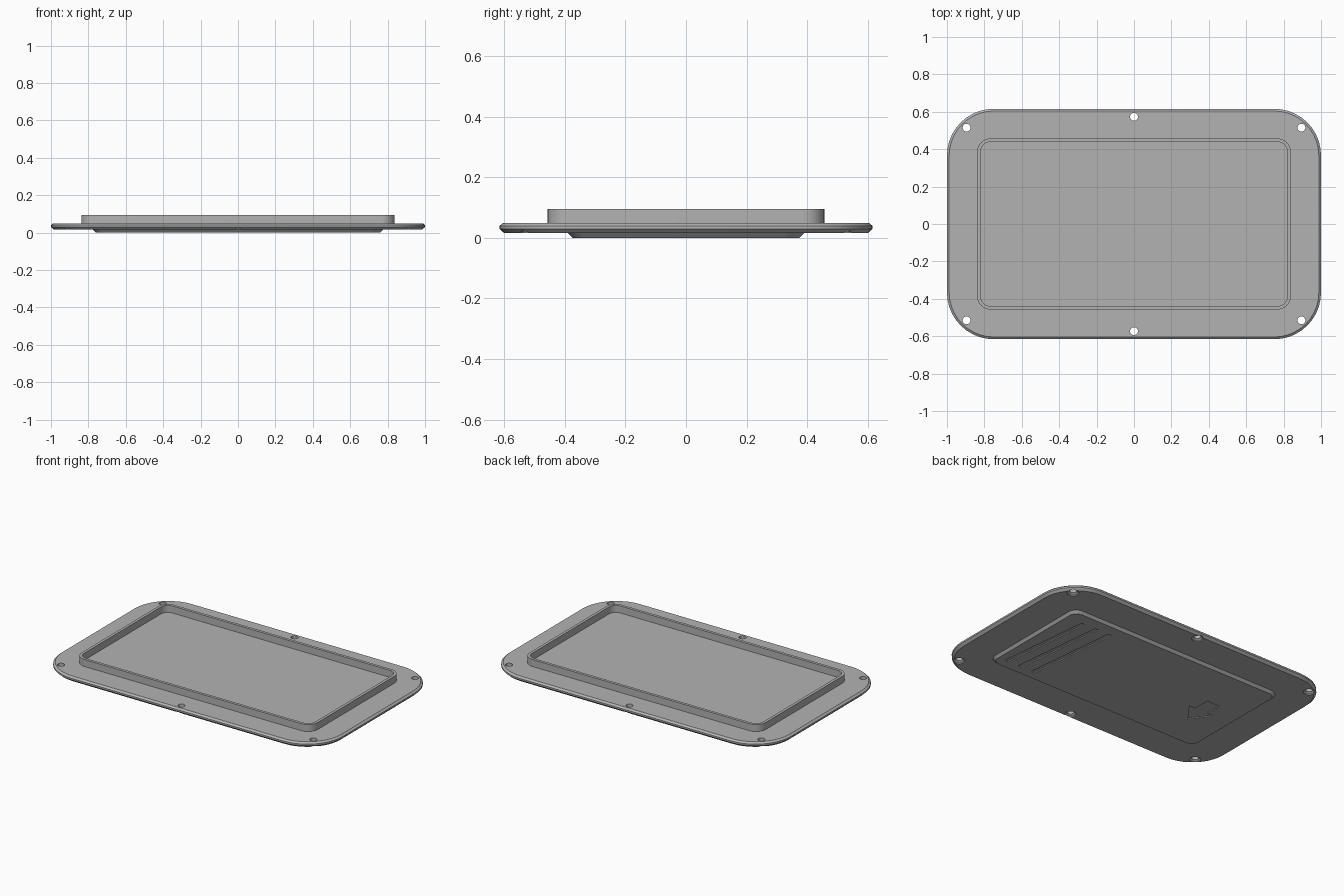
import bpy, bmesh
from math import pi, cos, sin, radians
from mathutils import Vector

old = bpy.data.objects.get("Cube")
if old:
    bpy.data.objects.remove(old, do_unlink=True)

grey = bpy.data.materials.new("light grey plastic")
grey.use_nodes = True
colour = (0.45, 0.45, 0.45, 1)
grey.diffuse_color = colour
grey.node_tree.nodes["Principled BSDF"].inputs["Base Color"].default_value = colour


def rounded_rect(hx, hy, r, z, steps=10):
    """Ring of points around a rounded rectangle with half sizes hx, hy."""
    ring = []
    for k, (sx, sy) in enumerate([(1, 1), (-1, 1), (-1, -1), (1, -1)]):
        for i in range(steps + 1):
            a = (k + i / steps) * pi / 2
            ring.append((sx * (hx - r) + r * cos(a), sy * (hy - r) + r * sin(a), z))
    return ring


def circle(x, y, r, z, n=24):
    return [(x + r * cos(2 * pi * i / n), y + r * sin(2 * pi * i / n), z) for i in range(n)]


def loft(bm, rings):
    """Skin a stack of equal rings and cap both ends."""
    rows = [[bm.verts.new(p) for p in ring] for ring in rings]
    n = len(rows[0])
    for low, high in zip(rows, rows[1:]):
        for i in range(n):
            j = (i + 1) % n
            bm.faces.new((low[i], low[j], high[j], high[i]))
    bm.faces.new(rows[0][::-1])
    bm.faces.new(rows[-1])


def prism(bm, outline, z0, z1):
    loft(bm, [[(x, y, z) for x, y in outline] for z in (z0, z1)])


def make_object(name, bm):
    bmesh.ops.recalc_face_normals(bm, faces=bm.faces)
    mesh = bpy.data.meshes.new(name)
    bm.to_mesh(mesh)
    bm.free()
    mesh.materials.append(grey)
    obj = bpy.data.objects.new(name, mesh)
    bpy.context.collection.objects.link(obj)
    return obj


# Cover: lower panel, chamfered flange, upright rim and inner floor in one skin
sections = [
    (0.760, 0.375, 0.05, 0.0),
    (0.775, 0.390, 0.06, 0.016),
    (0.985, 0.601, 0.235, 0.016),
    (1.000, 0.616, 0.25, 0.030),
    (1.000, 0.616, 0.25, 0.040),
    (0.988, 0.604, 0.238, 0.050),
    (0.838, 0.457, 0.07, 0.050),
    (0.838, 0.457, 0.07, 0.095),
    (0.820, 0.439, 0.052, 0.095),
    (0.820, 0.439, 0.052, 0.050),
]
bm = bmesh.new()
loft(bm, [rounded_rect(*s) for s in sections])
cover = make_object("cover", bm)

# Countersunk screw holes
bm = bmesh.new()
holes = [(x, y) for x in (-0.895, 0.895) for y in (-0.515, 0.515)] + [(0, -0.573), (0, 0.573)]
for x, y in holes:
    loft(bm, [circle(x, y, r, z) for r, z in
              [(0.034, 0.005), (0.034, 0.022), (0.021, 0.030), (0.021, 0.07)]])

# Three grip grooves under one end
for k in range(3):
    top = Vector((0.635 - 0.1 * k, 0.30))
    bottom = Vector((0.70 - 0.1 * k, -0.32))
    side = Vector((0.013, 0))
    prism(bm, [top + side, top - side, bottom - side, bottom + side], -0.02, 0.006)

# Direction arrow under the other end
half = [(0, -0.155), (0.09, -0.035), (0.047, -0.035), (0.047, 0.075)]
outline = half + [(-x, y) for x, y in half[:0:-1]]
prism(bm, [(x - 0.54, y) for x, y in outline], -0.02, 0.005)
cutter = make_object("recess_cutter", bm)
cutter.hide_render = True

# Cut the recesses and keep only the finished cover
cut = cover.modifiers.new("recesses", 'BOOLEAN')
cut.operation = 'DIFFERENCE'
cut.solver = 'EXACT'
cut.object = cutter
bpy.ops.object.select_all(action='DESELECT')
cover.select_set(True)
bpy.context.view_layer.objects.active = cover
bpy.ops.object.modifier_apply(modifier=cut.name)
bpy.data.objects.remove(cutter, do_unlink=True)
bpy.ops.object.shade_smooth_by_angle(angle=radians(25))
